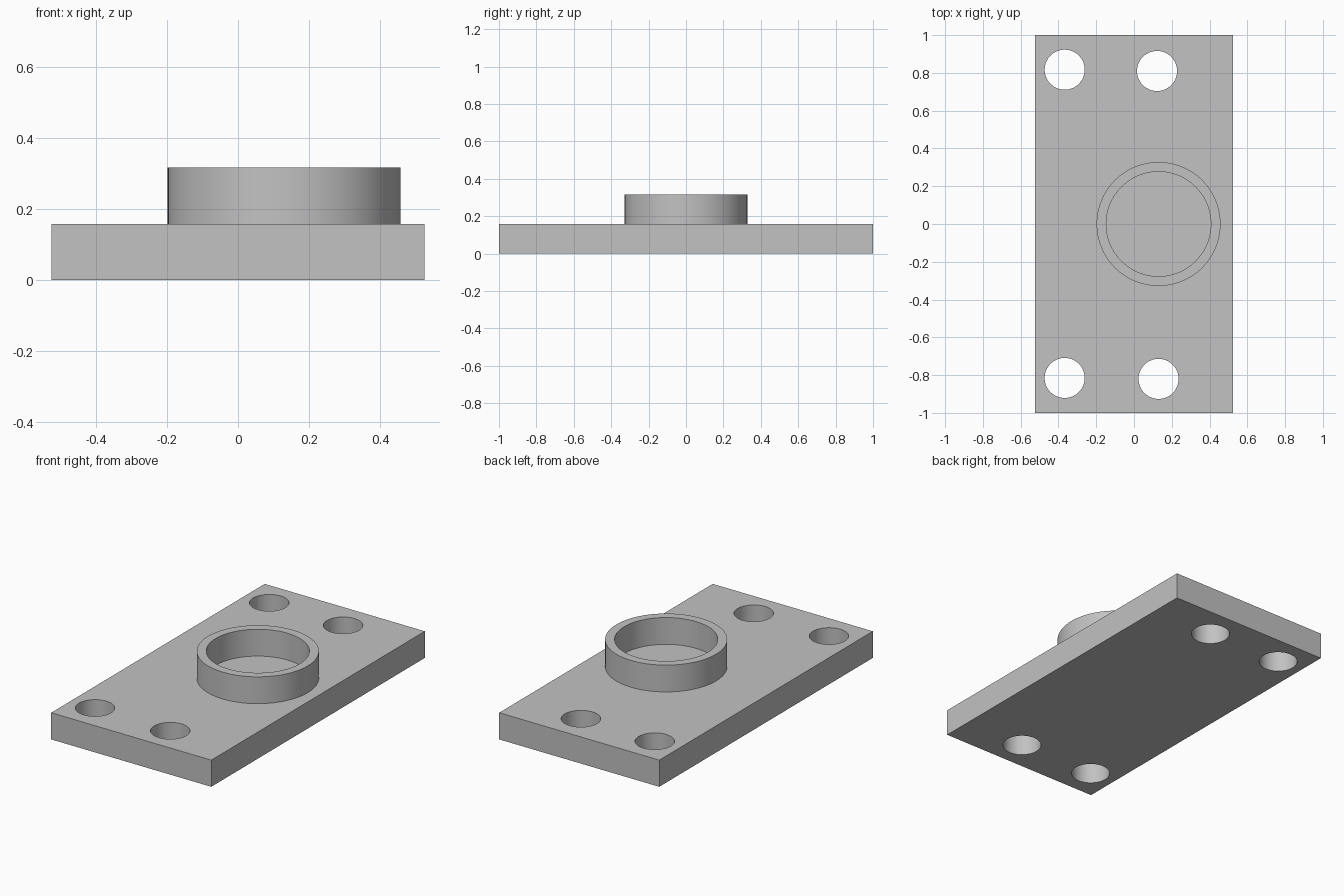
import bpy, bmesh, math
from mathutils import Vector

cube = bpy.data.objects.get("Cube")
if cube:
    bpy.data.objects.remove(cube, do_unlink=True)

WIDTH, LENGTH, THICK, TOP = 1.05, 2.0, 0.158, 0.317
SEGMENTS = 96

grey = bpy.data.materials.new("plain grey")
grey.use_nodes = True
colour = (0.54, 0.54, 0.54, 1)
grey.diffuse_color = colour
grey.node_tree.nodes["Principled BSDF"].inputs["Base Color"].default_value = colour


def smooth(obj):
    bpy.ops.object.select_all(action="DESELECT")
    obj.select_set(True)
    bpy.context.view_layer.objects.active = obj
    bpy.ops.object.shade_smooth_by_angle(angle=math.radians(30))


# Flat base plate
bpy.ops.mesh.primitive_cube_add(size=1, location=(0, 0, THICK / 2))
plate = bpy.context.object
plate.name = "base_plate"
plate.scale = (WIDTH, LENGTH, THICK)
bpy.ops.object.transform_apply(location=True, rotation=False, scale=True)
plate.data.materials.append(grey)

# Four bolt holes through the plate
for x, y in [(-0.367, 0.817), (0.122, 0.81), (-0.367, -0.815), (0.13, -0.82)]:
    bpy.ops.mesh.primitive_cylinder_add(vertices=SEGMENTS, radius=0.106, depth=1,
                                        location=(x, y, THICK / 2))
    cutter = bpy.context.object
    cutter.name = "hole_cutter"
    cutter.hide_render = True
    bpy.context.view_layer.objects.active = plate
    cut = plate.modifiers.new("bolt_hole", "BOOLEAN")
    cut.operation, cut.solver, cut.object = "DIFFERENCE", "EXACT", cutter
    bpy.ops.object.modifier_apply(modifier=cut.name)
    bpy.data.objects.remove(cutter, do_unlink=True)
smooth(plate)

# Raised round collar, turned from a rectangular section and sunk slightly into the plate
inner, outer, foot = 0.277, 0.328, THICK - 0.01
bm = bmesh.new()
section = [bm.verts.new(p) for p in
           [(inner, 0, foot), (outer, 0, foot), (outer, 0, TOP), (inner, 0, TOP)]]
edges = [bm.edges.new((section[i], section[(i + 1) % 4])) for i in range(4)]
bmesh.ops.spin(bm, geom=section + edges, cent=Vector(), axis=Vector((0, 0, 1)),
               angle=math.tau, steps=SEGMENTS)
bmesh.ops.remove_doubles(bm, verts=bm.verts[:], dist=0.0005)
bmesh.ops.recalc_face_normals(bm, faces=bm.faces[:])
mesh = bpy.data.meshes.new("collar")
bm.to_mesh(mesh)
bm.free()
collar = bpy.data.objects.new("collar", mesh)
collar.location = (0.13, 0, 0)
bpy.context.collection.objects.link(collar)
mesh.materials.append(grey)
smooth(collar)
